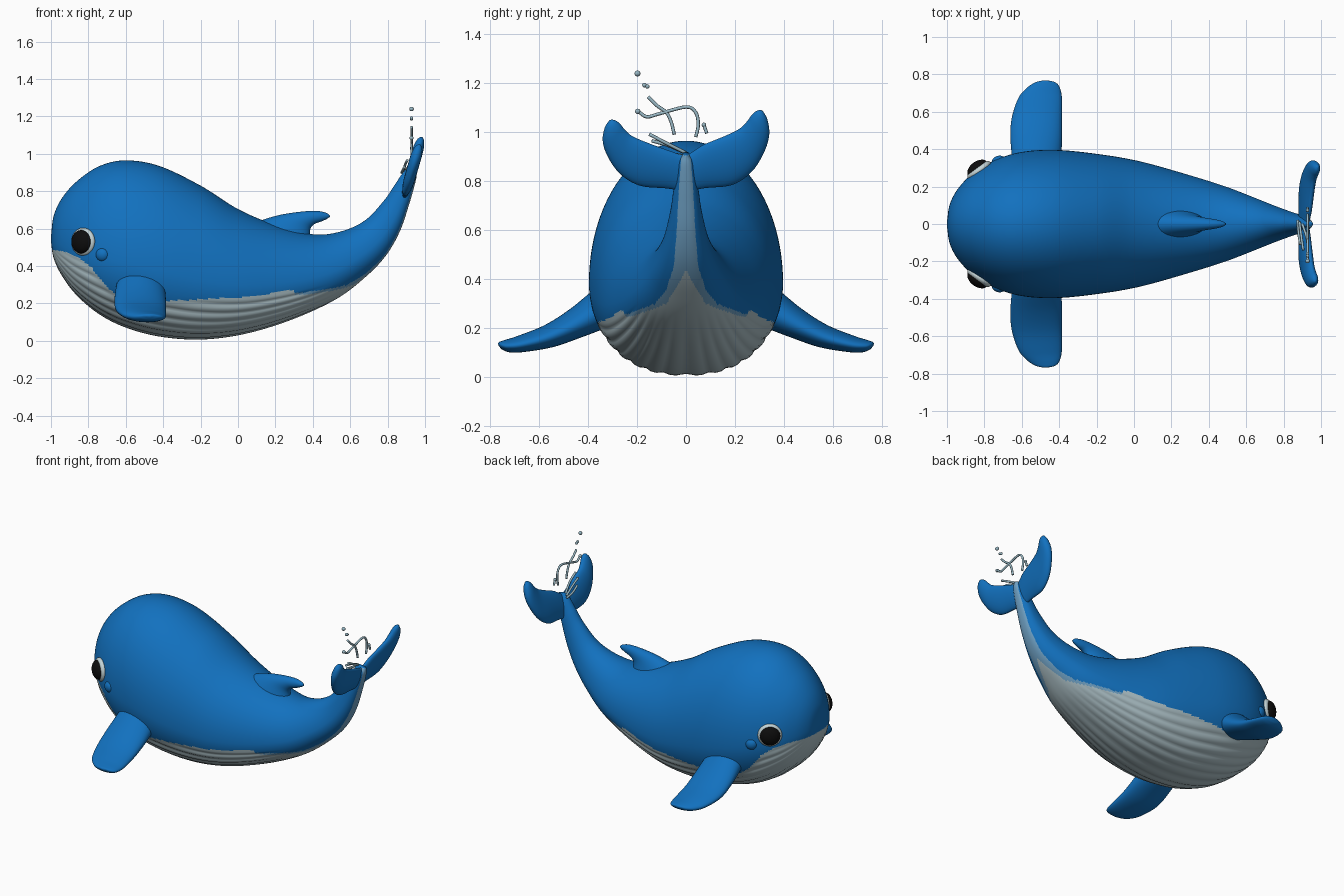
import bpy, bmesh, math
from mathutils import Vector, Matrix

if "Cube" in bpy.data.objects:
    bpy.data.objects.remove(bpy.data.objects["Cube"])


def material(name, rgb):
    m = bpy.data.materials.new(name)
    m.diffuse_color = (*rgb, 1)
    m.use_nodes = True
    m.node_tree.nodes["Principled BSDF"].inputs["Base Color"].default_value = m.diffuse_color
    return m


BLUE = material("ocean blue", (0.006, 0.165, 0.52))
BELLY = material("pale belly grey", (0.42, 0.54, 0.58))
PALE_BLUE = material("pale tail blue", (0.16, 0.36, 0.56))
BLACK = material("eye black", (0.004, 0.004, 0.004))
RING = material("eye ring", (0.55, 0.66, 0.68))
WATER = material("water", (0.33, 0.50, 0.58))


def finish(name, bm, mats, mirror=False):
    bmesh.ops.recalc_face_normals(bm, faces=bm.faces)
    me = bpy.data.meshes.new(name)
    bm.to_mesh(me)
    bm.free()
    for p in me.polygons:
        p.use_smooth = True
    for m in mats:
        me.materials.append(m)
    ob = bpy.data.objects.new(name, me)
    bpy.context.collection.objects.link(ob)
    if mirror:
        mod = ob.modifiers.new("mirror", 'MIRROR')
        mod.use_axis = (False, True, False)
    return ob


def lerp_table(table, v):
    """Piecewise linear lookup."""
    if v <= table[0][0]:
        return table[0][1]
    for (a, fa), (b, fb) in zip(table, table[1:]):
        if v <= b:
            return fa + (fb - fa) * (v - a) / (b - a)
    return table[-1][1]


def smooth_path(rows, steps):
    """Catmull-Rom interpolation of number rows."""
    rows = [tuple(r) for r in rows]
    first = tuple(2 * a - b for a, b in zip(rows[0], rows[1]))
    last = tuple(2 * a - b for a, b in zip(rows[-1], rows[-2]))
    p = [first] + rows + [last]
    out = []
    for i in range(1, len(p) - 2):
        for s in range(steps):
            u = s / steps
            out.append([0.5 * (2 * b + (c - a) * u + (2 * a - 5 * b + 4 * c - d) * u * u
                               + (3 * b - a - 3 * c + d) * u ** 3)
                        for a, b, c, d in zip(*p[i - 1:i + 3])])
    out.append(list(rows[-1]))
    return out


def loft(rows, axis, n, steps, middle=0.5, power=1.0, pleat=None, paint=None):
    """Skin egg-shaped sections; a row is two edge points and a half thickness."""
    bm = bmesh.new()
    axis = Vector(axis).normalized()
    rings = []
    for r in smooth_path(rows, steps):
        a, b, w = Vector(r[:3]), Vector(r[3:6]), max(r[6], 0.002)
        c = b.lerp(a, middle)
        ring = []
        for k in range(n):
            t = 2 * math.pi * k / n
            s, q = math.sin(t), math.cos(t)
            if q < 0:
                s = math.copysign(abs(s) ** power, s)
            off = axis * (w * s) + (a - c if q > 0 else c - b) * q
            if pleat:
                off *= pleat(c + off, t)
            ring.append(bm.verts.new(c + off))
        rings.append(ring)
    for r0, r1 in zip(rings, rings[1:]):
        for k in range(n):
            j = (k + 1) % n
            f = bm.faces.new((r0[k], r0[j], r1[j], r1[k]))
            if paint:
                f.material_index = paint(f.calc_center_median(), n / 4 < k + .5 < 3 * n / 4)
    bm.faces.new(rings[0])
    bm.faces.new(rings[-1])
    return bm


# Body: top x, top z, bottom x, bottom z, half width
stations = [
    (-1, .56, -1, .53, .012), (-.985, .67, -.985, .44, .105), (-.94, .765, -.94, .345, .19),
    (-.86, .855, -.86, .24, .272), (-.74, .935, -.74, .14, .343), (-.6, .965, -.6, .07, .385),
    (-.42, .935, -.42, .022, .396), (-.2, .83, -.2, .006, .375), (0, .705, .03, .035, .338),
    (.2, .62, .28, .11, .275), (.4, .57, .52, .22, .205), (.55, .585, .68, .34, .145),
    (.68, .645, .79, .455, .098), (.78, .75, .865, .585, .067), (.835, .83, .915, .73, .05),
    (.875, .89, .95, .855, .034), (.90, .92, .957, .905, .012)]

mouth_line = [(-1, .49), (-.92, .475), (-.86, .45), (-.79, .40), (-.74, .34), (-.69, .28),
              (-.62, .23), (-.5, .21), (-.38, .213), (.06, .235), (.33, .28), (.6, .31)]
outer_edge = [(.2, .36), (.235, .30), (.265, .22), (.3, .125), (.36, .08), (.45, .05),
              (.6, .038), (.75, .03), (.92, .018)]
inner_edge = [(.2, .36), (.235, .28), (.265, .17), (.3, .08), (.38, .03), (.44, 0)]


def belly_pleats(p, t):
    depth = (lerp_table(mouth_line, p.x) - p.z) / 0.04
    fade = max(0, min(1, depth)) * max(0, min(1, (0.6 - p.x) / 0.3))
    return 1 - 0.022 * fade * (0.5 + 0.5 * math.cos(32 * t)) ** 2


def body_paint(p, under):
    if p.x < 0.3:
        return 1 if p.z < lerp_table(mouth_line, p.x) else 0
    if not under or abs(p.y) > lerp_table(outer_edge, p.z):
        return 0
    return 1 if abs(p.y) < lerp_table(inner_edge, p.z) else 2


bm = loft([(a, 0, b, c, 0, d, w) for a, b, c, d, w in stations], (0, 1, 0), 192, 11,
          middle=.39, power=.85, pleat=belly_pleats, paint=body_paint)
finish("body", bm, [BLUE, BELLY, PALE_BLUE])

# Tail flukes: lower edge y, z, upper edge y, z, half thickness (one side a little higher)
half = [(.08, .772, .07, .948, .026), (.19, .785, .16, .985, .03), (.27, .84, .22, 1.015, .03),
        (.32, .92, .25, 1.045, .03), (.34, .99, .268, 1.07, .028),
        (.333, 1.05, .285, 1.085, .02), (.315, 1.085, .302, 1.091, .006)]


def fluke_row(y0, z0, y1, z1, w, side):
    k = 1 if side > 0 else .88
    z0, z1 = .76 + (z0 - .76) * k, .76 + (z1 - .76) * k
    x = lambda z: .895 + (z - .79) * .29
    return (x(z0), side * y0, z0, x(z1), side * y1, z1, w)


rows = [fluke_row(*r, -1) for r in reversed(half)]
rows += [fluke_row(0, .76, 0, .908, .022, 1)] + [fluke_row(*r, 1) for r in half]
finish("tail_flukes", loft(rows, (1, 0, -.3), 32, 6), [BLUE])

# Side flippers
rows = [(-.65, .33, .30, -.39, .33, .28, .085), (-.66, .45, .228, -.385, .45, .212, .062),
        (-.655, .56, .172, -.385, .56, .162, .048), (-.62, .67, .14, -.385, .67, .132, .036),
        (-.575, .725, .127, -.397, .73, .125, .028), (-.53, .755, .127, -.42, .756, .127, .018),
        (-.49, .766, .13, -.46, .766, .13, .006)]
finish("flipper", loft(rows, (0, .4, .92), 40, 6), [BLUE], mirror=True)

# Back fin
rows = [(.05, 0, .62, .40, 0, .50, .085), (.2, 0, .668, .385, 0, .585, .052),
        (.32, 0, .689, .405, 0, .622, .036), (.42, 0, .695, .445, 0, .638, .025),
        (.475, 0, .683, .475, 0, .652, .014), (.492, 0, .668, .49, 0, .662, .004)]
finish("back_fin", loft(rows, (0, 1, 0), 32, 6), [BLUE])


# Eyes and cheeks: spheres squashed along the outward direction
def bulge(name, centre, radius, depth, mat):
    bm = bmesh.new()
    turn = Vector((-.58, .81, 0)).to_track_quat('Z', 'Y').to_matrix().to_4x4()
    if name == "cheek":
        turn = Vector((-.35, .92, -.1)).to_track_quat('Z', 'Y').to_matrix().to_4x4()
    bmesh.ops.create_uvsphere(bm, u_segments=40, v_segments=20, radius=1,
                              matrix=Matrix.Translation(centre) @ turn
                              @ Matrix.Diagonal((radius, radius, depth, 1)))
    return finish(name, bm, [mat], mirror=True)


bulge("eye_ring", (-.828, .287, .53), .075, .03, RING)
bulge("eye", (-.835, .295, .53), .063, .04, BLACK)
bulge("cheek", (-.725, .338, .46), .036, .026, BLUE)

# Water strands above the tail, as (x, y, z) paths
strands = [
    [(.928, -.155, 1.145), (.928, -.12, 1.11), (.928, -.08, 1.08), (.928, -.06, 1.04), (.928, -.048, .99)],
    [(.928, -.195, 1.085), (.928, -.16, 1.063), (.928, -.11, 1.075), (.928, 0, 1.103),
     (.928, .04, 1.08), (.928, .05, 1.03), (.928, .04, .98)],
    [(.928, .073, 1.03), (.928, .085, .995)],
    [(.93, -.15, .992), (.925, -.08, .955), (.90, 0, .915)],
    [(.905, -.14, .965), (.895, -.07, .945), (.885, .01, .91)],
    [(.89, -.11, .93), (.88, -.05, .91), (.875, .02, .90)]]
bm = bmesh.new()
for path in strands:
    rings = []
    pts = [Vector(p) for p in smooth_path(path, 6)]
    for i, p in enumerate(pts):
        d = (pts[min(i + 1, len(pts) - 1)] - pts[max(i - 1, 0)]).normalized()
        u = d.cross(Vector((1, 0, 0))).normalized()
        v = d.cross(u)
        rings.append([bm.verts.new(p + .007 * (u * math.cos(k * math.pi / 4)
                                               + v * math.sin(k * math.pi / 4))) for k in range(8)])
    for r0, r1 in zip(rings, rings[1:]):
        for k in range(8):
            bm.faces.new((r0[k], r0[k - 1], r1[k - 1], r1[k]))
    bm.faces.new(rings[0])
    bm.faces.new(rings[-1])

# Water drops
for y, z, r in [(-.198, 1.24, .012), (-.17, 1.192, .009), (-.158, 1.187, .009), (-.197, 1.085, .011),
                (.073, 1.03, .009)]:
    bmesh.ops.create_uvsphere(bm, u_segments=16, v_segments=10, radius=r,
                              matrix=Matrix.Translation((.928, y, z)))
finish("water_splash", bm, [WATER])
